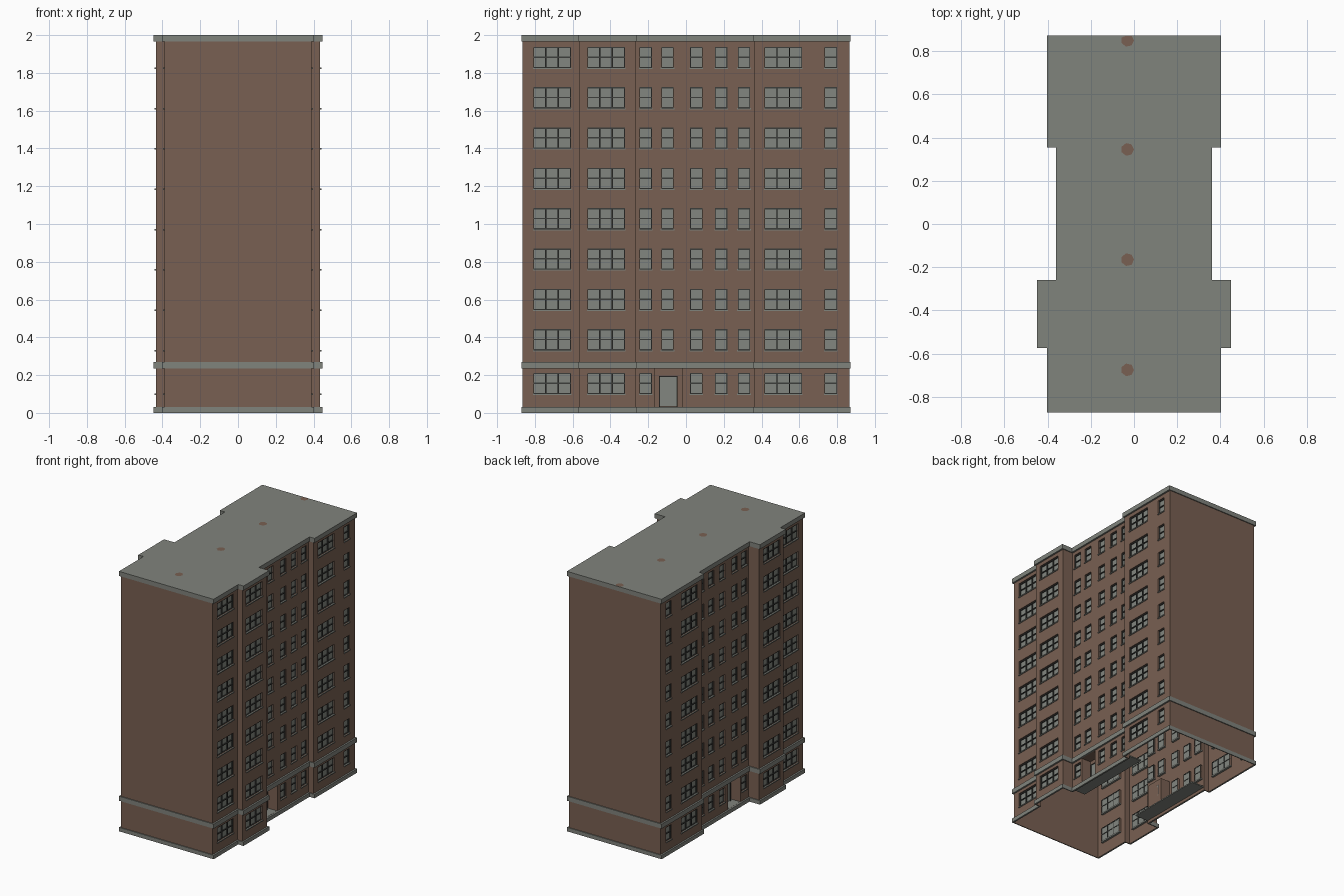
import bpy, bmesh, math

if "Cube" in bpy.data.objects:
    bpy.data.objects.remove(bpy.data.objects["Cube"])


def material(name, rgb):
    m = bpy.data.materials.new(name)
    m.diffuse_color = (*rgb, 1)
    m.use_nodes = True
    m.node_tree.nodes["Principled BSDF"].inputs["Base Color"].default_value = m.diffuse_color
    return m


BRICK = material("brown brick", (0.19, 0.117, 0.084))
STONE = material("grey stone", (0.217, 0.227, 0.203))
GLASS = material("grey glass", (0.225, 0.24, 0.215))
FRAME = material("dark frame", (0.045, 0.047, 0.043))


def finish(name, bm, mat, mirror=True, recalc=False):
    if recalc:
        bmesh.ops.recalc_face_normals(bm, faces=bm.faces)
    me = bpy.data.meshes.new(name)
    bm.to_mesh(me)
    bm.free()
    me.materials.append(mat)
    ob = bpy.data.objects.new(name, me)
    bpy.context.collection.objects.link(ob)
    if mirror:
        mod = ob.modifiers.new("mirror", 'MIRROR')
        mod.merge_threshold = 0.0001
    return ob


def quad(bm, *pts):
    return bm.faces.new([bm.verts.new(p) for p in pts])


def box(bm, x0, x1, y0, y1, z0, z1):
    v = [bm.verts.new((x, y, z)) for x in (x0, x1) for y in (y0, y1) for z in (z0, z1)]
    for f in ((0, 1, 3, 2), (4, 6, 7, 5), (0, 4, 5, 1), (2, 3, 7, 6), (0, 2, 6, 4), (1, 5, 7, 3)):
        bm.faces.new([v[i] for i in f])


def facing_x(bm, x, y0, y1, z0, z1):
    quad(bm, (x, y0, z0), (x, y1, z0), (x, y1, z1), (x, y0, z1))


def reveal(bm, x, d, y0, y1, z0, z1):
    """Four inner sides of an opening in a wall that faces +x."""
    c = [(y0, z0), (y1, z0), (y1, z1), (y0, z1)]
    for (a, b), (e, f) in zip(c, c[1:] + c[:1]):
        quad(bm, (x, a, b), (x - d, a, b), (x - d, e, f), (x, e, f))


# Right half of the footprint, front to back; the left half is mirrored
END, MAIN, BAY, MID = 0.865, 0.39, 0.435, 0.347
PATH = [(0, -END), (MAIN, -END), (MAIN, -0.566), (BAY, -0.566), (BAY, -0.266),
        (MID, -0.266), (MID, 0.362), (MAIN, 0.362), (MAIN, END), (0, END)]
TOP = 1.98

# Window groups: centre y, number of sashes side by side
GROUPS = [(-0.709, 3), (-0.423, 3), (-0.214, 1), (-0.098, 1), (0.055, 1),
          (0.186, 1), (0.307, 1), (0.515, 3), (0.766, 1)]
UNIT, WIN_H, SILL, DEPTH = 0.066, 0.117, 0.008, 0.016
SILL_Z = [0.095] + [0.326 + 0.2135 * i for i in range(8)]
DOOR = (-0.165, -0.018, 0.03, 0.235)
DOOR_DEPTH = 0.08

walls, frames, glass, sills = (bmesh.new() for _ in range(4))

for (xa, ya), (xb, yb) in zip(PATH, PATH[1:]):
    if ya == yb:      # plain end walls and returns
        quad(walls, (xa, ya, 0), (xb, yb, 0), (xb, yb, TOP), (xa, ya, TOP))
        continue
    # Window openings in this stretch of wall
    holes = []
    for yc, n in GROUPS:
        if not ya < yc < yb:
            continue
        w = n * UNIT / 2
        for i, z in enumerate(SILL_Z):
            if i == 0 and DOOR[0] < yc < DOOR[1]:
                continue
            r = (yc - w, yc + w, z + SILL, z + WIN_H)
            holes.append(r)
            reveal(walls, xa, DEPTH, *r)
            facing_x(glass, xa - DEPTH + 0.002, *r)
            box(sills, xa - DEPTH, xa + 0.006, r[0] - 0.003, r[1] + 0.003, z, z + SILL)
            # Frame bars: uprights, then bottom, meeting and top rails
            x0, x1, b = xa - DEPTH, xa - 0.006, 0.0035
            for k in range(n + 1):
                y = r[0] + k * UNIT
                box(frames, x0, x1, max(y - b, r[0]), min(y + b, r[1]), r[2], r[3])
            zm = (r[2] + r[3]) / 2
            for lo, hi in ((r[2], r[2] + b), (zm - b, zm + b), (r[3] - 2 * b, r[3])):
                box(frames, x0, x1 - 0.001, r[0], r[1], lo, hi)
    if ya < DOOR[0] < yb:
        holes.append(DOOR)
        reveal(walls, xa, DOOR_DEPTH, *DOOR)
        facing_x(walls, xa - DOOR_DEPTH, *DOOR)
    # Wall surface around the openings
    ys = sorted({ya, yb} | {round(v, 5) for h in holes for v in h[:2]})
    zs = sorted({0, TOP} | {round(v, 5) for h in holes for v in h[2:]})
    for y0, y1 in zip(ys, ys[1:]):
        for z0, z1 in zip(zs, zs[1:]):
            cy, cz = (y0 + y1) / 2, (z0 + z1) / 2
            if not any(h[0] < cy < h[1] and h[2] < cz < h[3] for h in holes):
                facing_x(walls, xa, y0, y1, z0, z1)

bmesh.ops.remove_doubles(walls, verts=walls.verts, dist=0.00005)
finish("brick_walls", walls, BRICK)
finish("window_frames", frames, FRAME, recalc=True)
finish("window_glass", glass, GLASS)
finish("window_sills", sills, STONE, recalc=True)

# Entrance: door leaf, its frame and the floor slab behind the wall line
xd = MID - DOOR_DEPTH
bm = bmesh.new()
box(bm, xd, xd + 0.012, -0.137, -0.05, 0.034, 0.19)
finish("entrance_door", bm, GLASS, recalc=True)
bm = bmesh.new()
for y0, y1, z0, z1 in ((-0.142, -0.137, 0.03, 0.195), (-0.05, -0.045, 0.03, 0.195),
                       (-0.137, -0.05, 0.19, 0.195)):
    box(bm, xd, xd + 0.016, y0, y1, z0, z1)
finish("door_frame", bm, FRAME, recalc=True)
bm = bmesh.new()
box(bm, xd - 0.03, MID - 0.001, -0.264, 0.36, 0.022, 0.031)
finish("entrance_floor", bm, STONE, recalc=True)

# Stone bands: the footprint pushed outwards
OUT = []
for i, (x, y) in enumerate(PATH):
    near = [PATH[j] for j in (i - 1, i + 1) if 0 <= j < len(PATH)]
    other = next(p for p in near if p[1] == y)
    step = (other[0] - x) * (1 if PATH.index(other) > i else -1)
    OUT.append((x + (0.013 if x else 0), y - math.copysign(0.007, step)))


def trim(name, z0, z1):
    bm = bmesh.new()
    for i in range(len(PATH) - 1):
        a, b, c, d = PATH[i], PATH[i + 1], OUT[i], OUT[i + 1]
        quad(bm, (*c, z0), (*d, z0), (*d, z1), (*c, z1))
        quad(bm, (*c, z1), (*d, z1), (*b, z1), (*a, z1))
        quad(bm, (*a, z0), (*b, z0), (*d, z0), (*c, z0))
    finish(name, bm, STONE)


trim("base_band", 0, 0.03)
trim("belt_band", 0.235, 0.27)

# Roof slab with overhanging cornice
bm = bmesh.new()
outline = OUT + [(-x, y) for x, y in reversed(OUT) if x]
outline = [p for p in outline if p[0] != 0]
face = bm.faces.new([bm.verts.new((x, y, 1.965)) for x, y in outline])
up = bmesh.ops.extrude_face_region(bm, geom=[face], use_keep_orig=True)
bmesh.ops.translate(bm, vec=(0, 0, 0.035),
                    verts=[v for v in up["geom"] if isinstance(v, bmesh.types.BMVert)])
finish("roof_cornice", bm, STONE, mirror=False, recalc=True)

# Small brown patches along the roof
bm = bmesh.new()
for y in (-0.675, -0.165, 0.345, 0.85):
    bm.faces.new([bm.verts.new((-0.03 + 0.03 * math.cos(k * math.pi / 3.5),
                                min(y + 0.03 * math.sin(k * math.pi / 3.5), 0.871), 2.001))
                  for k in range(7)])
finish("roof_patches", bm, BRICK, mirror=False)
